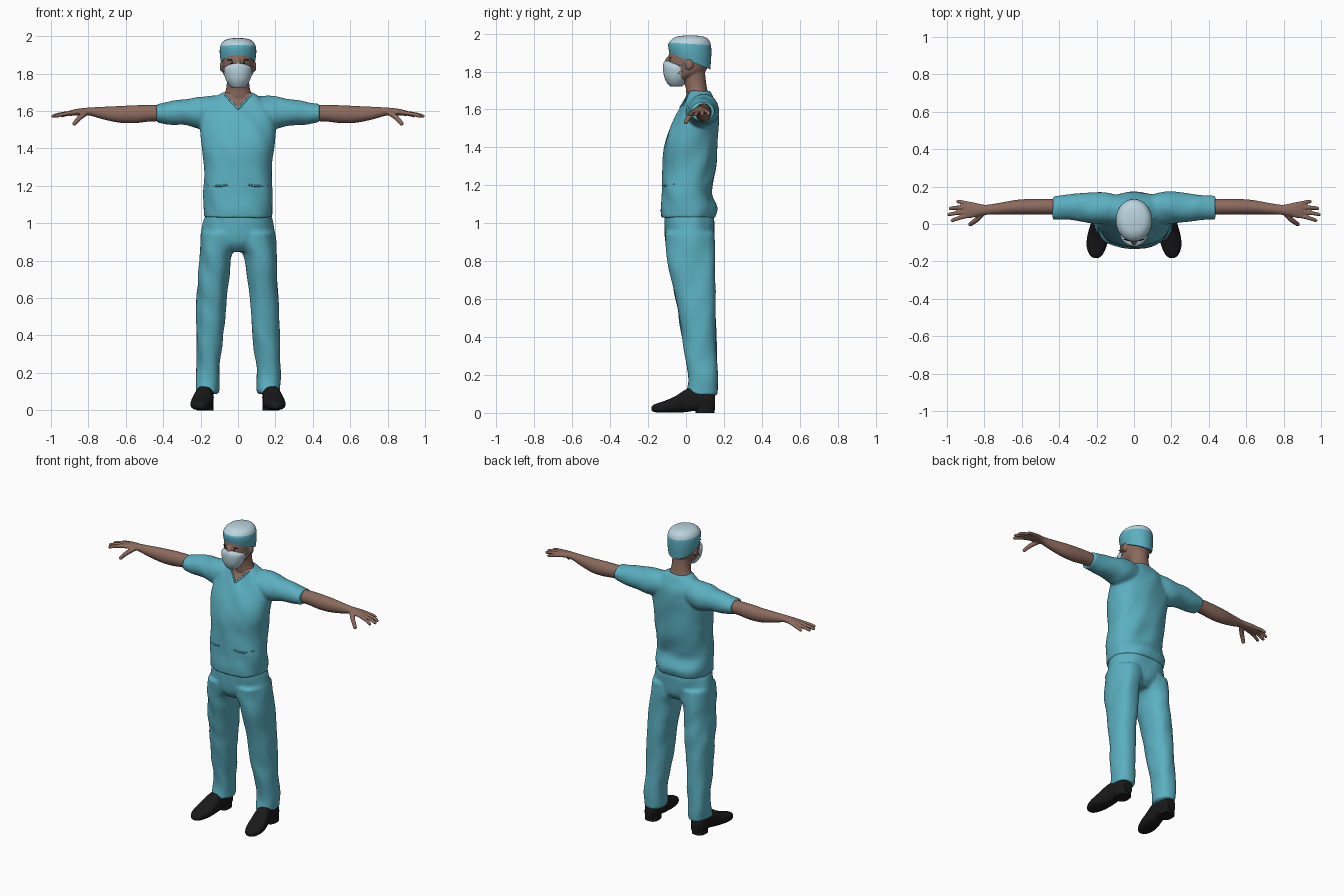
import bpy, bmesh, math
from mathutils import Vector, Matrix, noise
from mathutils.bvhtree import BVHTree

if "Cube" in bpy.data.objects:
    bpy.data.objects.remove(bpy.data.objects["Cube"])


def material(name, rgb):
    m = bpy.data.materials.new(name)
    m.diffuse_color = (*rgb, 1)
    m.use_nodes = True
    m.node_tree.nodes["Principled BSDF"].inputs["Base Color"].default_value = m.diffuse_color
    return m


TEAL = material("teal_cloth", (0.105, 0.43, 0.53))
PALE = material("pale_blue", (0.50, 0.66, 0.74))
SKIN = material("skin", (0.26, 0.145, 0.11))
BLACK = material("black_leather", (0.01, 0.01, 0.011))
BROWN = material("dark_brown", (0.03, 0.018, 0.014))
WHITE = material("eye_white", (0.6, 0.57, 0.54))


def spline(rows, steps):
    """Smoothly interpolate rows of numbers (Catmull-Rom)."""
    p = [rows[0]] + list(rows) + [rows[-1]]
    out = []
    for i in range(1, len(p) - 2):
        for s in range(steps):
            t = s / steps
            out.append([0.5 * (2 * b + (c - a) * t + (2 * a - 5 * b + 4 * c - d) * t * t
                               + (3 * b - a - 3 * c + d) * t ** 3)
                        for a, b, c, d in zip(p[i - 1], p[i], p[i + 1], p[i + 2])])
    return out + [list(rows[-1])]


def skin_rings(bm, rings):
    rings = [[bm.verts.new(c) for c in r] for r in rings]
    n = len(rings[0])
    for a, b in zip(rings, rings[1:]):
        for i in range(n):
            bm.faces.new((a[i], a[(i + 1) % n], b[(i + 1) % n], b[i]))
    bm.faces.new(rings[0])
    bm.faces.new(rings[-1])


def loft(bm, axis, stations, power=2.0, n=32, steps=4):
    """Stations: position on axis, centre u v, radius u v, optional tilt."""
    rings = []
    for t, cu, cv, ru, rv, k in spline([(*s, 0)[:6] for s in stations], steps):
        ring = []
        for i in range(n):
            c, s = math.cos(math.tau * i / n), math.sin(math.tau * i / n)
            du = ru * math.copysign(abs(c) ** (2 / power), c)
            dv = rv * math.copysign(abs(s) ** (2 / power), s)
            u, v, w = cu + du, cv + dv, t + k * dv
            ring.append({'z': (u, v, w), 'x': (w, u, v), 'y': (u, w, v)}[axis])
        rings.append(ring)
    skin_rings(bm, rings)


def tube(bm, points, radius, n=12, steps=4, taper=0.85):
    """Round tube with blunt rounded ends."""
    pts = [Vector(p) for p in spline(points, steps)]
    rings = []
    for i, p in enumerate(pts):
        d = (pts[min(i + 1, len(pts) - 1)] - pts[max(i - 1, 0)]).normalized()
        q = d.to_track_quat('Z', 'Y')
        r = radius * (1 + (taper - 1) * i / (len(pts) - 1))
        if i == len(pts) - 1:
            r *= 0.55
        rings.append([p + q @ Vector((r * math.cos(math.tau * j / n), r * math.sin(math.tau * j / n), 0))
                      for j in range(n)])
    skin_rings(bm, rings)


def ball(bm, centre, radii):
    bmesh.ops.create_uvsphere(bm, u_segments=16, v_segments=10, radius=1,
                              matrix=Matrix.Translation(centre) @ Matrix.Diagonal((*radii, 1)))


def finish(name, bm, mats, voxel=0, folds=0, mirror=False):
    """Turn a bmesh into an object, fusing its pieces if voxel is set."""
    bmesh.ops.recalc_face_normals(bm, faces=bm.faces[:])
    ob = bpy.data.objects.new(name, bpy.data.meshes.new(name))
    bm.to_mesh(ob.data)
    bm.free()
    bpy.context.collection.objects.link(ob)
    if voxel:
        m = ob.modifiers.new("fuse", 'REMESH')
        m.mode, m.voxel_size = 'VOXEL', voxel
        m = ob.modifiers.new("relax", 'SMOOTH')
        m.factor, m.iterations = 0.5, 4
    if mirror:
        ob.modifiers.new("mirror", 'MIRROR').use_mirror_merge = False
    if voxel or mirror:
        bpy.context.view_layer.update()
        dg = bpy.context.evaluated_depsgraph_get()
        baked = bpy.data.meshes.new_from_object(ob.evaluated_get(dg))
        ob.modifiers.clear()
        ob.data = baked
    if folds:
        moves = [v.normal * folds * noise.noise(Vector((v.co.x * 11 + v.co.z * 5, v.co.y * 11, v.co.z * 6)))
                 for v in ob.data.vertices]
        for v, d in zip(ob.data.vertices, moves):
            v.co += d
    for m in mats:
        ob.data.materials.append(m)
    ob.data.shade_smooth()
    ob.data.set_sharp_from_angle(angle=math.radians(50))
    return ob


def recolour(ob, planes, rule):
    """Cut along planes, then give the second material to faces matching the rule."""
    bm = bmesh.new()
    bm.from_mesh(ob.data)
    for co, no in planes:
        bmesh.ops.bisect_plane(bm, geom=bm.verts[:] + bm.edges[:] + bm.faces[:], dist=1e-5,
                               plane_co=co, plane_no=no)
    for f in bm.faces:
        f.material_index = int(rule(f.calc_center_median()))
    bm.to_mesh(ob.data)
    bm.free()


def front_of(ob):
    """Return a function that places an (x, z) point on the front of an object."""
    tree = BVHTree.FromPolygons([v.co for v in ob.data.vertices], [p.vertices for p in ob.data.polygons])

    def place(x, z):
        hit = tree.ray_cast(Vector((x, -1, z)), Vector((0, 1, 0)))[0]
        return hit or tree.find_nearest(Vector((x, -0.1, z)))[0]
    return place


# Shirt: torso and both sleeves fused
bm = bmesh.new()
loft(bm, 'z', [(1.03, 0, .01, .183, .142), (1.08, 0, .014, .187, .148), (1.15, 0, .003, .186, .131),
               (1.22, 0, .008, .184, .134), (1.3, 0, .018, .184, .14), (1.4, 0, .025, .19, .14),
               (1.48, 0, .037, .2, .131), (1.55, 0, .055, .2, .116), (1.61, 0, .07, .185, .097),
               (1.66, 0, .073, .145, .074), (1.7, 0, .068, .08, .06)], 2.3, 48)
for s in (1, -1):
    loft(bm, 'x', [(s * .05, .08, 1.6, .07, .07), (s * .13, .085, 1.597, .083, .085),
                   (s * .2, .086, 1.591, .085, .084), (s * .3, .088, 1.592, .074, .069),
                   (s * .437, .086, 1.588, .065, .05)])
shirt = finish("shirt", bm, [TEAL, SKIN], 0.008, 0.008)
# V-shaped neck opening
V = 0.9
recolour(shirt, [((0, 0, 1.61), (1, 0, -V)), ((0, 0, 1.61), (1, 0, V))],
         lambda c: c.z > 1.61 and abs(c.x) < V * (c.z - 1.61) and c.y < 0.05)
on_shirt = front_of(shirt)
bm = bmesh.new()
for s in (1, -1):
    tube(bm, [on_shirt(s * V * h, 1.61 + h) for h in (0, .02, .04, .06, .078)], 0.005, taper=1)
finish("collar_trim", bm, [TEAL])
bm = bmesh.new()
for s in (1, -1):
    tube(bm, [on_shirt(s * x, 1.2 + z) for x, z in ((.055, .006), (.085, 0), (.12, 0), (.165, .008))],
         0.005, taper=1)
finish("pocket_trim", bm, [TEAL])

# Trousers: two legs and the hips
bm = bmesh.new()
for s in (1, -1):
    loft(bm, 'z', [(.092, s * .166, .083, .061, .083), (.2, s * .161, .088, .064, .078),
                   (.4, s * .15, .07, .071, .091), (.6, s * .14, .05, .08, .106),
                   (.8, s * .123, .028, .083, .123), (.88, s * .104, .022, .097, .129),
                   (.95, s * .098, .018, .096, .13)], 2.3)
loft(bm, 'z', [(.85, 0, .02, .1, .085), (.9, 0, .02, .185, .122), (1.0, 0, .018, .187, .132),
               (1.05, 0, .014, .174, .13)], 2.3)
finish("trousers", bm, [TEAL], 0.009, 0.009)

# Shoes with heels
bm = bmesh.new()
loft(bm, 'y', [(.152, .172, .055, .03, .04), (.12, .174, .066, .044, .056), (.04, .178, .07, .046, .06),
               (0, .182, .064, .05, .06), (-.06, .192, .044, .057, .042), (-.12, .2, .031, .053, .03),
               (-.165, .203, .025, .034, .021), (-.182, .203, .023, .012, .01)], 2.6)
loft(bm, 'z', [(0, .175, .1, .044, .05), (.035, .175, .1, .044, .05)], 2.6)
finish("shoes", bm, [BLACK], mirror=True)

# Arms and hands
bm = bmesh.new()
loft(bm, 'x', [(.4, .09, 1.588, .042, .043), (.47, .093, 1.588, .042, .044), (.55, .092, 1.583, .042, .048),
               (.63, .09, 1.582, .039, .045), (.72, .082, 1.589, .031, .034), (.79, .076, 1.597, .027, .022),
               (.83, .076, 1.597, .033, .019), (.87, .075, 1.593, .043, .017), (.9, .073, 1.588, .042, .014),
               (.908, .073, 1.587, .034, .009)])
for finger in ([(.88, .108, 1.59), (.92, .117, 1.582), (.95, .121, 1.572)],
               [(.88, .088, 1.592), (.95, .088, 1.583), (.99, .082, 1.57)],
               [(.88, .067, 1.592), (.95, .058, 1.583), (.998, .049, 1.57)],
               [(.88, .045, 1.592), (.94, .03, 1.582), (.98, .016, 1.57)]):
    tube(bm, finger, 0.0115)
tube(bm, [(.81, .058, 1.592), (.84, .024, 1.57), (.865, .006, 1.545), (.88, -.005, 1.524)], 0.016, taper=.7)
finish("arms", bm, [SKIN], 0.005, mirror=True)

# Head with neck, ears and nose
bm = bmesh.new()
loft(bm, 'z', [(1.62, 0, .065, .08, .05), (1.68, 0, .06, .078, .058), (1.71, 0, .055, .066, .056),
               (1.75, 0, .047, .06, .058), (1.8, 0, .04, .06, .06)])
loft(bm, 'z', [(1.735, 0, -.055, .034, .035), (1.76, 0, -.036, .055, .06), (1.79, 0, -.004, .072, .095),
               (1.83, 0, .01, .08, .108), (1.87, 0, .014, .085, .107), (1.92, 0, .02, .087, .104),
               (1.96, 0, .02, .07, .085)])
tube(bm, [(0, -.088, 1.875), (0, -.1, 1.85), (0, -.105, 1.82)], 0.013, taper=1.2)
for s in (1, -1):
    ball(bm, (s * .087, .018, 1.838), (.011, .02, .03))
head = finish("head", bm, [SKIN], 0.005)
on_head = front_of(head)

# Eyes and brows
for name, mat, x, z, radii, out in (("eyes", WHITE, .033, 1.858, (.014, .004, .006), 0),
                                    ("irises", BROWN, .033, 1.858, (.007, .004, .006), .002),
                                    ("brows", BROWN, .036, 1.873, (.021, .004, .004), 0)):
    bm = bmesh.new()
    for s in (1, -1):
        ball(bm, on_head(s * x, z) - Vector((0, out, 0)), radii)
    finish(name, bm, [mat])

# Face mask with ear loops
bm = bmesh.new()
loft(bm, 'z', [(1.722, 0, -.052, .03, .032), (1.735, 0, -.052, .045, .045), (1.765, 0, -.05, .064, .063),
               (1.8, 0, -.046, .074, .074), (1.83, 0, -.05, .073, .071), (1.847, 0, -.062, .05, .056),
               (1.855, 0, -.075, .025, .038)])
for s in (1, -1):
    for z in (1.832, 1.782):
        tube(bm, [(s * .066, -.05, z), (s * .082, -.015, (z + 1.84) / 2), (s * .089, .016, 1.845)], 0.003, 8)
finish("face_mask", bm, [PALE])

# Surgical cap: tilted band with a pale crown
bm = bmesh.new()
loft(bm, 'z', [(1.855, 0, .02, .09, .108, -.4), (1.9, 0, .02, .097, .113, -.22), (1.942, 0, .02, .096, .112, -.05),
               (1.97, 0, .022, .082, .096, 0), (1.985, 0, .022, .055, .066, 0), (1.991, 0, .022, .012, .014, 0)],
     2.0, 40)
cap = finish("cap", bm, [TEAL, PALE])
recolour(cap, [((0, .02, 1.946), (0, .06, 1))], lambda c: c.z - 1.946 + .06 * (c.y - .02) > 0)
